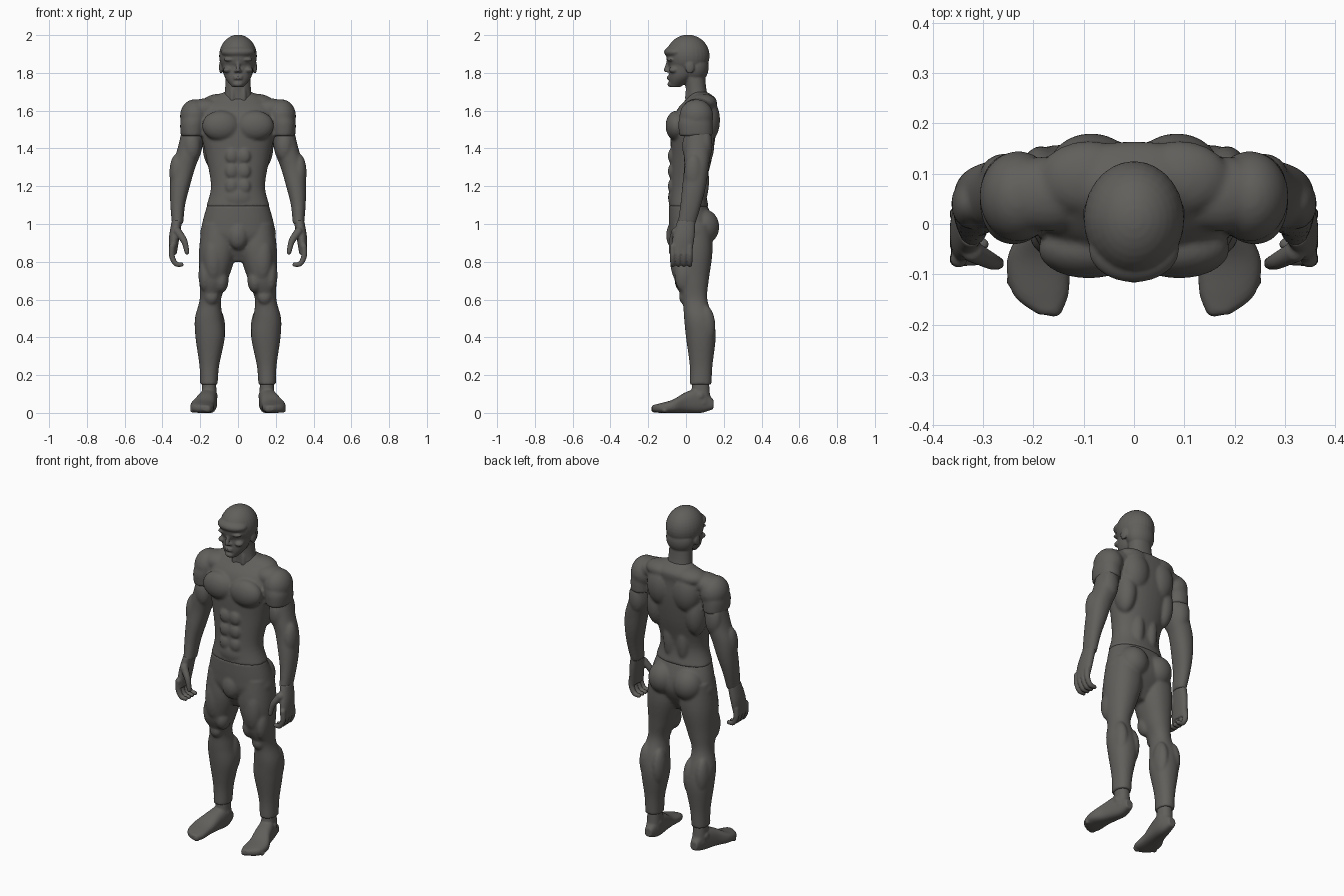
import bpy, bmesh, math
from mathutils import Matrix, Vector

default_cube = bpy.data.objects.get("Cube")
if default_cube:
    bpy.data.objects.remove(default_cube, do_unlink=True)

SHADE = (.12, .115, .107, 1)
material = bpy.data.materials.new("warm dark grey")
material.use_nodes = True
material.diffuse_color = SHADE
shader = next(node for node in material.node_tree.nodes if node.type == "BSDF_PRINCIPLED")
shader.inputs["Base Color"].default_value = SHADE


def refine(rows, steps):
    """Catmull-Rom interpolation between the given rows."""
    points = [Vector(row) for row in rows]
    padded = [points[0], *points, points[-1]]
    result = []
    for before, start, end, after in zip(padded, padded[1:], padded[2:], padded[3:]):
        for step in range(steps):
            t = step / steps
            leave, arrive = (end - before) / 2, (after - start) / 2
            ease = t * t * (3 - 2 * t)
            result.append(start.lerp(end, ease) + leave * (t * (1 - t) ** 2)
                          - arrive * (t * t * (1 - t)))
    return result + [points[-1]]


def loft(bm, rows, axis="z", power=2.2, flip=1, sides=40):
    """Closed tube; each row is a position, then low and high extents on the other axes."""
    rings = []
    for position, u_low, u_high, v_low, v_high in refine(rows, 5):
        ring = []
        for side in range(sides):
            angle = math.tau * side / sides
            across, along = math.cos(angle), math.sin(angle)
            across = math.copysign(abs(across) ** (2 / power), across)
            along = math.copysign(abs(along) ** (2 / power), along)
            u = (u_low + u_high + (u_high - u_low) * across) / 2 * flip
            v = (v_low + v_high + (v_high - v_low) * along) / 2
            ring.append(bm.verts.new((u, v, position) if axis == "z" else (u, position, v)))
        rings.append(ring)
    for lower, upper in zip(rings, rings[1:]):
        for side in range(sides):
            bm.faces.new((lower[side - 1], lower[side], upper[side], upper[side - 1]))
    bm.faces.new(rings[0])
    bm.faces.new(rings[-1])


def core(bm, rows):
    """Loft centred on the body; each row is height, half width, front, back."""
    loft(bm, [(height, -half, half, front, back) for height, half, front, back in rows])


def ball(bm, centre, radii):
    placement = Matrix.Translation(centre) @ Matrix.Diagonal((*radii, 1))
    bmesh.ops.create_uvsphere(bm, u_segments=28, v_segments=18, radius=1, matrix=placement)


def pair(bm, centre, radii):
    """The same ball on the left and on the right."""
    x, y, z = centre
    ball(bm, (x, y, z), radii)
    ball(bm, (-x, y, z), radii)


def chain(bm, points, thick, thin):
    """Rounded, tapering tube made of closely spaced balls."""
    path = refine(points, 6)
    for index, point in enumerate(path):
        radius = thick + (thin - thick) * index / len(path)
        ball(bm, point, (radius, radius, radius))


def finish(bm, name, voxel, mirror=False):
    """Fuse the overlapping forms into one smooth skin."""
    bmesh.ops.recalc_face_normals(bm, faces=bm.faces)
    mesh = bpy.data.meshes.new(name)
    bm.to_mesh(mesh)
    bm.free()
    mesh.materials.append(material)
    mesh.shade_smooth()
    part = bpy.data.objects.new(name, mesh)
    bpy.context.collection.objects.link(part)
    fuse = part.modifiers.new("fuse", "REMESH")
    fuse.mode = "VOXEL"
    fuse.voxel_size = voxel
    fuse.use_smooth_shade = True
    relax = part.modifiers.new("relax", "SMOOTH")
    relax.factor = .5
    relax.iterations = 4
    if mirror:
        part.modifiers.new("mirror", "MIRROR").use_mirror_merge = False


# Head: cap of hair with fringe, face, jaw
head = bmesh.new()
ball(head, (0, .01, 1.89), (.1, .115, .112))
ball(head, (0, -.05, 1.91), (.09, .066, .036))
ball(head, (0, .05, 1.83), (.085, .07, .085))
core(head, [(1.725, .03, -.085, -.03), (1.77, .066, -.09, .03),
            (1.82, .08, -.09, .06), (1.92, .09, -.09, .1)])
# Nose, brows, cheeks, lips, chin and ears
chain(head, [(0, -.09, 1.87), (0, -.106, 1.815)], .009, .013)
pair(head, (.01, -.095, 1.81), (.01, .012, .008))
pair(head, (.04, -.08, 1.87), (.036, .02, .01))
pair(head, (.055, -.065, 1.815), (.024, .026, .016))
for height in (1.77, 1.78):
    ball(head, (0, -.09, height), (.026, .011, .006))
ball(head, (0, -.08, 1.74), (.026, .018, .016))
pair(head, (.09, .02, 1.83), (.011, .024, .034))
# Neck
core(head, [(1.6, .09, 0, .14), (1.7, .07, 0, .11), (1.8, .065, -.01, .1)])
pair(head, (.03, .015, 1.67), (.016, .02, .07))
finish(head, "head", .005)

# Shirt: rib cage and waist
shirt = bmesh.new()
core(shirt, [(1.09, .17, -.09, .12), (1.2, .143, -.083, .105), (1.36, .17, -.08, .14),
             (1.5, .2, -.08, .16), (1.6, .2, -.05, .16), (1.66, .15, 0, .16),
             (1.7, .07, .03, .11)])
# Chest, shoulder blades, side and upper back muscles, lower back
pair(shirt, (.09, -.05, 1.52), (.1, .058, .08))
pair(shirt, (.085, .11, 1.55), (.085, .07, .12))
pair(shirt, (.13, .08, 1.42), (.058, .07, .13))
pair(shirt, (.09, .09, 1.64), (.1, .075, .05))
pair(shirt, (.17, .06, 1.61), (.1, .075, .055))
pair(shirt, (.045, .08, 1.23), (.04, .042, .13))
# Stomach
for height in (1.2, 1.28, 1.36):
    pair(shirt, (.033, -.075, height), (.034, .021, .04))
ball(shirt, (0, -.06, 1.14), (.08, .035, .06))
# Shoulders and short sleeves
pair(shirt, (.23, .055, 1.57), (.077, .09, .09))
for flip in (1, -1):
    loft(shirt, [(1.465, .18, .303, -.035, .14), (1.54, .17, .305, -.04, .14),
                 (1.6, .15, .28, -.02, .13)], flip=flip)
finish(shirt, "shirt", .008)

# Arms with biceps, triceps and forearm muscles
arms = bmesh.new()
loft(arms, [(1.55, .18, .285, 0, .13), (1.4, .19, .32, -.01, .13), (1.3, .226, .352, -.01, .12),
            (1.2, .255, .36, -.02, .106), (1.1, .28, .358, -.03, .08), (1, .29, .35, -.045, .05)])
ball(arms, (.245, .02, 1.41), (.046, .04, .08))
ball(arms, (.255, .1, 1.42), (.05, .04, .09))
ball(arms, (.325, .04, 1.27), (.038, .05, .1))
finish(arms, "arms", .008, mirror=True)

# Hands: palm, four curled fingers and thumb
hands = bmesh.new()
loft(hands, [(1.02, .295, .35, -.045, .05), (.93, .31, .365, -.07, .045),
             (.84, .325, .365, -.08, .03)])
for finger in range(4):
    y = -.07 + finger * .03
    chain(hands, [(.348, y, .88), (.35, y, .83), (.33, y, .79), (.3, y, .785)], .017, .012)
chain(hands, [(.32, -.055, .96), (.285, -.073, .91), (.27, -.078, .85)], .022, .012)
finish(hands, "hands", .005, mirror=True)

# Trousers: pelvis and buttocks
trousers = bmesh.new()
core(trousers, [(1.1, .163, -.09, .113), (1, .19, -.09, .145), (.92, .19, -.08, .14),
                (.8, .06, -.02, .07)])
ball(trousers, (0, -.06, .94), (.055, .045, .075))
pair(trousers, (.083, .09, .985), (.086, .086, .095))
# Trouser legs
for flip in (1, -1):
    loft(trousers, [(1, .01, .19, -.07, .135), (.85, .01, .207, -.08, .14),
                    (.7, .055, .204, -.06, .12), (.6, .09, .203, -.02, .113),
                    (.5, .08, .228, -.01, .145), (.4, .07, .225, 0, .157),
                    (.25, .1, .204, .02, .14), (.15, .108, .2, .02, .135)], flip=flip)
# Thigh muscles, kneecaps and calves
pair(trousers, (.13, -.035, .82), (.055, .05, .13))
pair(trousers, (.09, -.01, .7), (.04, .05, .065))
pair(trousers, (.175, -.01, .73), (.034, .05, .09))
pair(trousers, (.14, -.01, .615), (.036, .026, .04))
pair(trousers, (.105, .1, .44), (.038, .055, .11))
pair(trousers, (.185, .1, .46), (.04, .055, .11))
finish(trousers, "trousers", .008)

# Bare feet, turned slightly out, with ankles
feet = bmesh.new()
loft(feet, [(.145, .13, .175, .02, .07), (.08, .11, .195, 0, .13), (0, .117, .22, 0, .11),
            (-.07, .126, .252, 0, .07), (-.14, .13, .24, 0, .05), (-.18, .147, .19, .01, .04)],
     axis="y", power=2.6)
loft(feet, [(.05, .11, .195, .025, .13), (.19, .118, .188, .035, .12)])
for x in (.12, .19):
    ball(feet, (x, .075, .09), (.012, .02, .02))
for toe in range(5):
    radius = .02 - toe * .0015
    ball(feet, (.16 + toe * .02, -.165 + toe * .013, radius), (radius, radius, radius))
finish(feet, "feet", .006, mirror=True)
